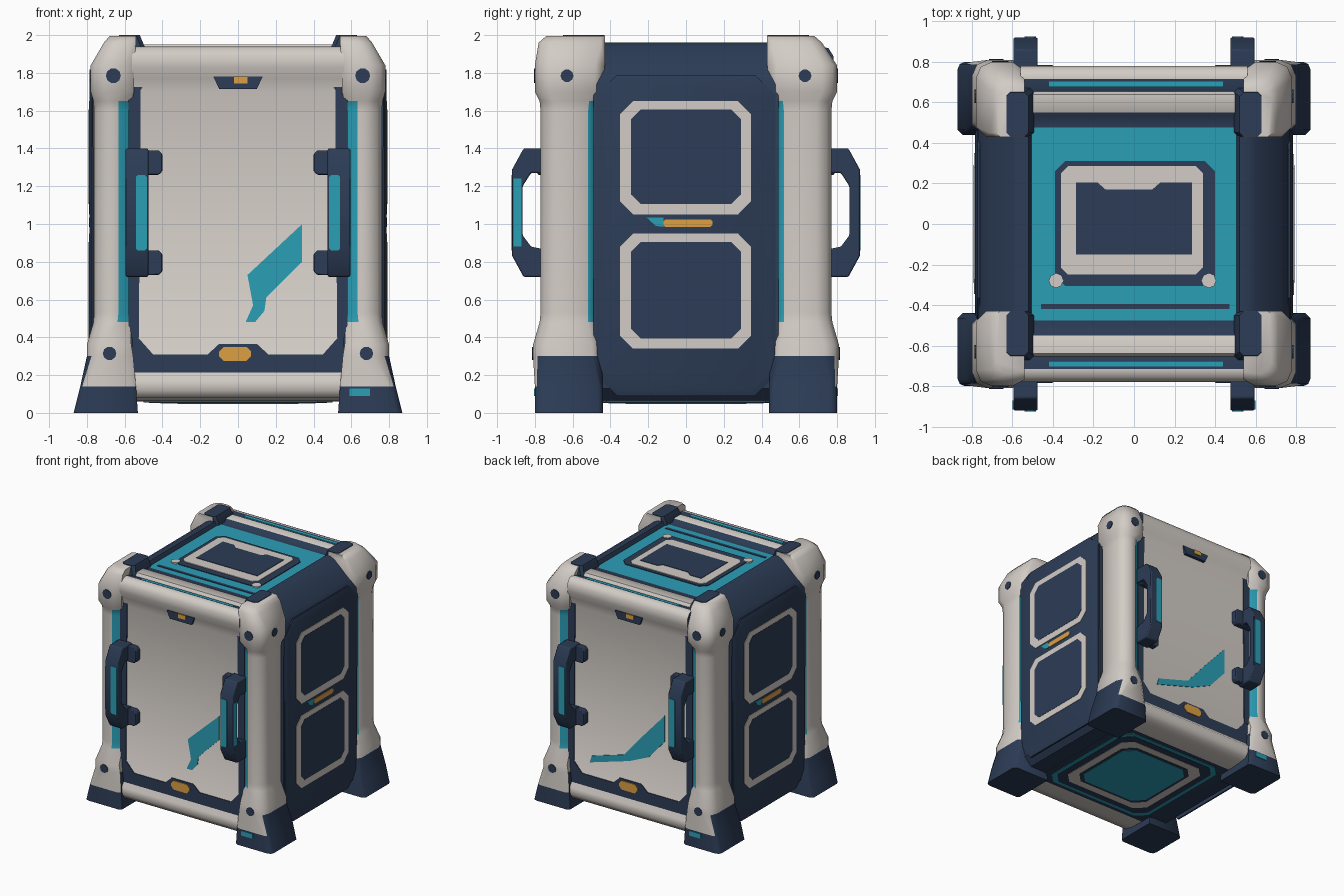
import bpy, bmesh, math
from mathutils import Vector

if "Cube" in bpy.data.objects:
    bpy.data.objects.remove(bpy.data.objects["Cube"])


def material(name, rgb):
    m = bpy.data.materials.new(name)
    m.diffuse_color = (*rgb, 1)
    m.use_nodes = True
    m.node_tree.nodes["Principled BSDF"].inputs["Base Color"].default_value = m.diffuse_color
    return m


CREAM, DARK, TEAL, ORANGE = range(4)
MATS = [material("warm_grey", (0.65, 0.605, 0.565)), material("navy", (0.025, 0.045, 0.092)),
        material("teal", (0.024, 0.345, 0.47)), material("amber", (0.72, 0.35, 0.055))]

# Frames map (u, v, depth) onto each side of the crate, u to the viewer's right
FRONT = lambda u, v, d: (u, -d, v)
BACK = lambda u, v, d: (-u, d, v)
RIGHT = lambda u, v, d: (d, u, v)
LEFT = lambda u, v, d: (-d, -u, v)
TOP = lambda u, v, d: (u, v, d)
BOTTOM = lambda u, v, d: (u, -v, -d)


def loft(name, rings, rule, angle=32, bevel=0):
    """Skin a list of equal rings; rule(level, segment) gives the colour, level -1 / -2 are caps."""
    bm = bmesh.new()
    vs = [[bm.verts.new(Vector(p)) for p in r] for r in rings]
    n = len(rings[0])
    for i in range(len(rings) - 1):
        for j in range(n):
            k = (j + 1) % n
            f = bm.faces.new((vs[i][j], vs[i][k], vs[i + 1][k], vs[i + 1][j]))
            f.material_index = rule(i, j)
    bm.faces.new(vs[0]).material_index = rule(-1, 0)
    bm.faces.new(vs[-1]).material_index = rule(-2, 0)
    bmesh.ops.recalc_face_normals(bm, faces=bm.faces)
    me = bpy.data.meshes.new(name)
    bm.to_mesh(me)
    bm.free()
    for m in MATS:
        me.materials.append(m)
    ob = bpy.data.objects.new(name, me)
    bpy.context.collection.objects.link(ob)
    if bevel:
        b = ob.modifiers.new("soft_edges", 'BEVEL')
        b.width, b.segments, b.limit_method = bevel, 2, 'ANGLE'
    me.shade_smooth()
    me.set_sharp_from_angle(angle=math.radians(angle))
    return ob


def prism(name, pts, frame, d0, d1, mat, bevel=0):
    return loft(name, [[frame(u, v, d) for u, v in pts] for d in (d0, d1)],
                lambda i, j: mat, bevel=bevel)


def rect(u0, u1, v0, v1, c=0.0):
    """Rectangle, with cut corners when c > 0."""
    if not c:
        return [(u0, v0), (u1, v0), (u1, v1), (u0, v1)]
    return [(u0 + c, v0), (u1 - c, v0), (u1, v0 + c), (u1, v1 - c),
            (u1 - c, v1), (u0 + c, v1), (u0, v1 - c), (u0, v0 + c)]


def disc(u, v, r, n=10):
    return [(u + r * math.cos(t * math.tau / n), v + r * math.sin(t * math.tau / n)) for t in range(n)]


# Main shell: one front-to-back profile, each segment with its colour
half = [(0.54, 0.06, CREAM), (0.66, 0.065, CREAM), (0.74, 0.08, CREAM), (0.77, 0.12, CREAM), (0.77, 0.18, CREAM),
        (0.735, 0.22, CREAM), (0.735, 1.70, CREAM), (0.755, 1.77, CREAM), (0.78, 1.83, CREAM),
        (0.78, 1.89, CREAM), (0.755, 1.93, CREAM), (0.715, 1.94, DARK), (0.655, 1.925, CREAM),
        (0.64, 1.95, CREAM), (0.55, 1.95, DARK), (0.53, 1.93, DARK), (0.475, 1.93, TEAL)]
loop = [(-y, z) for y, z, c in half] + [(y, z) for y, z, c in reversed(half)]
cols = [c for y, z, c in half]
seg_cols = cols + cols[-2::-1] + [DARK]
loft("main_shell", [[(x, y, z) for y, z in loop] for x in (-0.56, 0.56)],
     lambda i, j: seg_cols[j] if i >= 0 else DARK, angle=50)

# Corner posts with flared feet and heavy caps: z, x0, x1, y0, y1
LEVELS = [(0.0, .53, .87, .44, .80), (0.14, .54, .835, .44, .80), (0.30, .555, .80, .445, .81),
          (0.36, .565, .80, .45, .81), (0.48, .57, .765, .465, .775), (0.53, .565, .762, .465, .77),
          (1.60, .565, .762, .465, .77), (1.65, .565, .765, .46, .775), (1.70, .55, .78, .435, .80),
          (1.84, .55, .78, .43, .80), (1.96, .54, .71, .43, .75), (1.995, .54, .68, .43, .71)]


def post_rule(i, j):
    if i == 0 or i == -1:
        return DARK
    if i == 1 and j in (0, 1, 2, 3, 7):
        return DARK
    if 4 <= i <= 6 and j in (1, 6):
        return TEAL
    return CREAM


for sx in (-1, 1):
    for sy in (-1, 1):
        rings = []
        for z, x0, x1, y0, y1 in LEVELS:
            c, r = 0.05, 0.08
            if .4 < z < 1.68:
                c = 0.068
            if z > 1.9:  # front caps stand straighter than the back ones
                c, r = 0.02, 0.06
                y1 += .03 if sy < 0 else -.03
            if z < 0.2:
                c, r = 0.025, 0.035
            cy = c - .015 if c > .06 else c
            ring = [(x0, y0), (x1 - cy, y0), (x1, y0 + cy), (x1, y1 - r), (x1 - .3 * r, y1 - .3 * r),
                    (x1 - r, y1), (x0 + c, y1), (x0, y1 - .7 * c)]
            rings.append([(sx * x, sy * y, z) for x, y in ring])
        loft("corner_post", rings, post_rule, angle=50)
        # Dark inner clamp on the post cap
        clamp = [rect(.49, .63, .432, .68, .02), rect(.495, .63, .432, .67, .02), rect(.52, .63, .432, .65, .02)]
        loft("post_clamp", [[(sx * u, sy * v, z) for u, v in r] for r, z in zip(clamp, (1.86, 1.94, 2.0))],
             lambda i, j: DARK)
        # Carrying handle: C-shaped profile with mounting pads
        side = lambda u, v, d: (sx * d, sy * u, v)
        prism("handle", [(.72, 1.40), (.86, 1.40), (.92, 1.29), (.92, .83), (.86, .72), (.72, .72),
                         (.72, .86), (.82, .88), (.865, .94), (.865, 1.20), (.82, 1.27), (.72, 1.27)],
              side, .475, .595, DARK, bevel=0.008)
        for z0, z1 in ((1.26, 1.39), (.73, .86)):
            prism("handle_pad", rect(.40, .59, z0, z1, .02), lambda u, v, d: (sx * u, sy * d, v),
                  .72, .785, DARK, bevel=0.006)
        prism("handle_grip", rect(.483, .54, .86, 1.26, .01), lambda u, v, d: (sx * u, sy * d, v),
              .915, .924, TEAL)
        if sy < 0:
            prism("handle_grip_side", rect(.872, .915, .88, 1.24), side, .59, .599, TEAL)

# Front and back panel details
SPLASH = {0: [(.34, 1.0), (.34, .80), (.15, .61), (.14, .54), (.09, .48), (.04, .48), (.08, .57), (.05, .73)],
          1: [(-.38, .42), (-.36, .48), (-.06, .57), (.13, .79), (.32, 1.0), (.32, .78), (.17, .61), (-.01, .53)]}
for k, fr in enumerate((FRONT, BACK)):
    prism("paint_flash", SPLASH[k], fr, .73, .74, TEAL)
    prism("lower_trim", [(-.56, .21), (.56, .21), (.56, .46), (.53, .40), (.45, .31), (.16, .31), (.10, .365),
                         (-.10, .365), (-.16, .31), (-.45, .31), (-.53, .40), (-.56, .46)],
          fr, .73, .741, DARK)
    prism("lower_lamp", rect(-.10, .07, .275, .35, .025), fr, .74, .748, ORANGE)
    prism("latch_plate", [(-.13, 1.78), (-.10, 1.715), (.10, 1.715), (.13, 1.78)], fr, .70, .765, DARK)
    prism("latch_lamp", rect(-.02, .05, 1.745, 1.78), fr, .764, .771, ORANGE)
    for s in (-1, 1):
        prism("edge_trim", [(s * .525, .40), (s * .58, .40), (s * .58, 1.8), (s * .49, 1.8),
                            (s * .47, 1.78), (s * .515, 1.71)], fr, .70, .742, DARK)
        prism("cap_bolt", disc(s * .66, 1.785, .04), fr, .78, .804, DARK)
        prism("foot_bolt", disc(s * .68, .315, .036), fr, .79, .814, DARK)
    prism("foot_mark", rect(.59, .70, .09, .13), fr, .79, .806, TEAL)

# Side walls, raised panels, framed windows
for fr in (RIGHT, LEFT):
    wall = [(.50, .065), (.70, .065), (.765, .13), (.77, 1.74), (.73, 1.82), (.60, 1.94), (.56, 1.96),
            (.52, 1.96), (.50, 1.92)]
    loft("side_wall", [[fr(u, z, x) for x, z in wall] for u in (-.49, .49)], lambda i, j: DARK)
    outer, inner = rect(-.475, .475, .09, 1.79, .11), rect(-.445, .445, .12, 1.76, .10)
    loft("side_panel", [[fr(u, v, .76) for u, v in outer], [fr(u, v, .772) for u, v in outer],
                        [fr(u, v, .785) for u, v in inner]], lambda i, j: DARK)
    for z0, z1 in ((.34, .95), (1.05, 1.65)):
        prism("window_frame", rect(-.35, .345, z0, z1, .07), fr, .78, .789, CREAM)
        prism("window_infill", rect(-.29, .29, z0 + .055, z1 - .045, .05), fr, .782, .791, DARK)
    prism("side_lamp", rect(-.12, .14, .985, 1.025, .01), fr, .78, .79, ORANGE)
    prism("side_mark", [(-.21, 1.035), (-.16, .99), (-.12, .985), (-.12, 1.035)], fr, .78, .789, TEAL)
    for s in (-1, 1):
        prism("side_bolt", disc(s * .63, 1.785, .034), fr, .76, .786, DARK)

# Roof hatch
prism("hatch_border", rect(-.39, .40, -.305, .31, .05), TOP, 1.925, 1.936, DARK)
prism("hatch_frame", rect(-.36, .34, -.25, .285, .035), TOP, 1.93, 1.941, CREAM)
prism("hatch_glass", [(-.285, -.15), (.285, -.15), (.285, .205), (.13, .205), (.09, .17), (-.14, .17),
                      (-.18, .205), (-.285, .205)], TOP, 1.935, 1.945, DARK)
for x in (-.385, .37):
    prism("hatch_stud", disc(x, -.28, .036, 8), TOP, 1.93, 1.94, CREAM)
prism("roof_seam", rect(-.46, .47, -.42, -.395), TOP, 1.925, 1.934, DARK)
for s in (-1, 1):
    prism("roof_groove_stripe", rect(-.42, .44, s * .69 - .013, s * .69 + .013), TOP, 1.93, 1.938, TEAL)

# Underside hatch
for name, r, d, c in (("base_border", .50, -.055, TEAL), ("base_pad", .47, -.053, DARK),
                      ("base_frame", .41, -.051, CREAM), ("base_infill", .345, -.049, DARK),
                      ("base_plate", .32, -.047, TEAL)):
    prism(name, rect(-r, r, -r, r, .08), BOTTOM, -.062, d, c)
